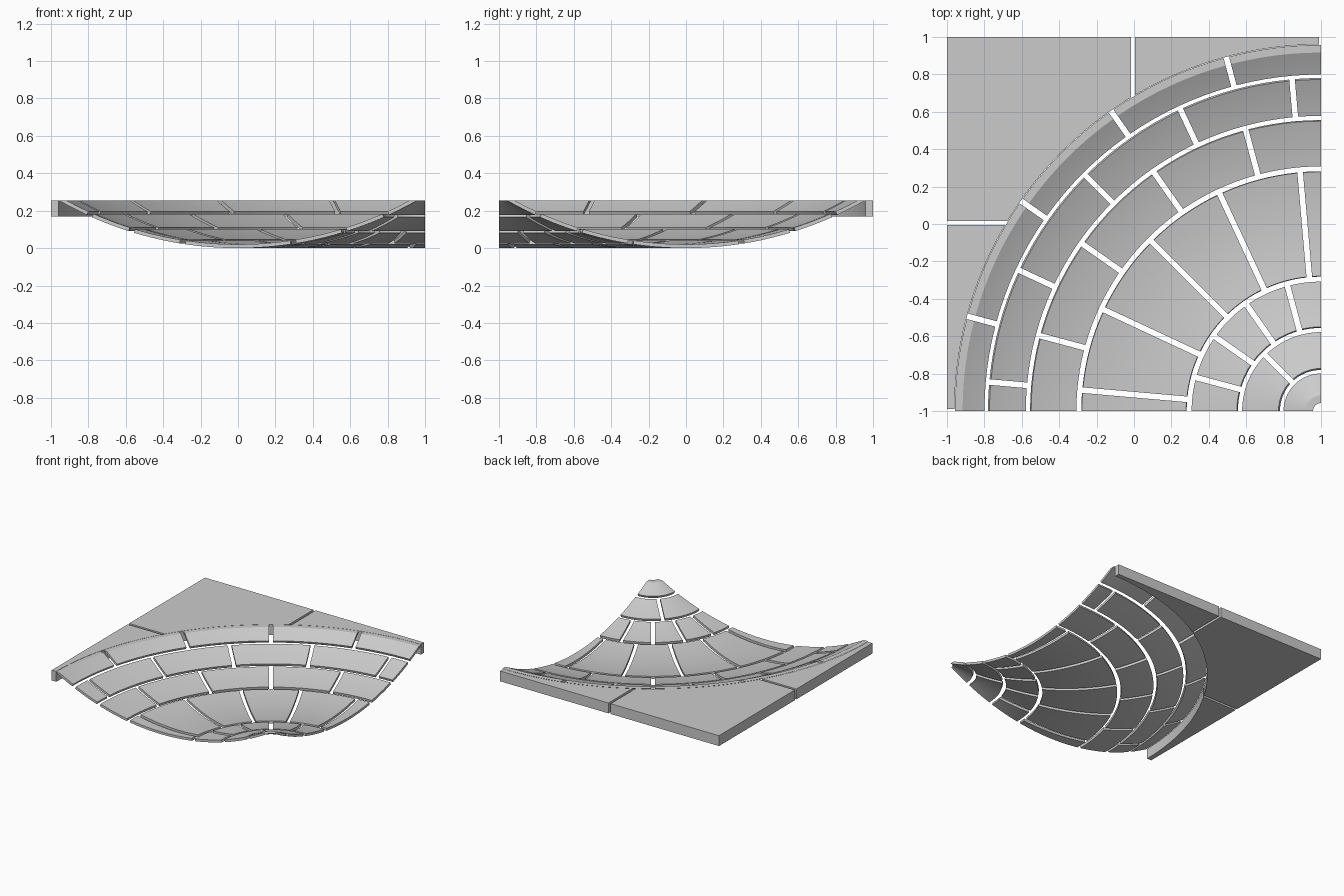
import bpy, bmesh
from math import asin, sin, cos, sqrt, radians, pi

if "Cube" in bpy.data.objects:
    bpy.data.objects.remove(bpy.data.objects["Cube"], do_unlink=True)

CX, CY = 1.0, -1.0          # axis of the ring-shaped dish
R_OUT, R_IN = 1.925, 1.905  # under and upper radius of the trough section
TOP = 0.255
GAP = 0.03
PLATE_R = 1.96

gray = bpy.data.materials.new("light_gray")
gray.use_nodes = True
color = (0.6, 0.6, 0.6, 1)
gray.diffuse_color = color
gray.node_tree.nodes["Principled BSDF"].inputs["Base Color"].default_value = color


def polar(r, a, z):
    return (CX - r * sin(a), CY + r * cos(a), z)


def finish(bm, name, smooth):
    bmesh.ops.recalc_face_normals(bm, faces=bm.faces)
    mesh = bpy.data.meshes.new(name)
    bm.to_mesh(mesh)
    bm.free()
    mesh.materials.append(gray)
    obj = bpy.data.objects.new(name, mesh)
    bpy.context.collection.objects.link(obj)
    if smooth:
        bpy.ops.object.select_all(action='DESELECT')
        obj.select_set(True)
        bpy.context.view_layer.objects.active = obj
        bpy.ops.object.shade_smooth_by_angle(angle=radians(25))


def rim_angle(radius):
    # where an arc of this radius reaches the flat rim height
    c = R_OUT - TOP
    return asin(sqrt(radius * radius - c * c) / radius)


def section(lo, hi):
    # closed cross-section of one ring; None means it ends at the flat rim
    def arc(radius):
        t0 = -rim_angle(radius) if lo is None else lo + GAP / 2 / R_OUT
        t1 = rim_angle(radius) if hi is None else hi - GAP / 2 / R_OUT
        steps = 8
        ts = [t0 + (t1 - t0) * i / steps for i in range(steps + 1)]
        return [(1 + radius * sin(t), R_OUT - radius * cos(t)) for t in ts]
    return arc(R_OUT) + arc(R_IN)[::-1]


def panel(name, profile, a0, a1):
    # sweep the section between two joints with parallel sides
    bm = bmesh.new()
    n = max(4, round((a1 - a0) / radians(2.5)))
    rows = []
    for i in range(n + 1):
        row = []
        for r, z in profile:
            cut = asin(min(1, GAP / 2 / r))
            s = a0 + (cut if a0 > 0.001 else 0)
            e = a1 - (cut if a1 < pi / 2 - 0.001 else 0)
            row.append(bm.verts.new(polar(r, s + (e - s) * i / n, z)))
        rows.append(row)
    m = len(profile)
    for p, q in zip(rows, rows[1:]):
        for j in range(m):
            k = (j + 1) % m
            bm.faces.new((p[j], p[k], q[k], q[j]))
    # end walls as quads between the two arcs
    for row in (rows[0], rows[-1]):
        for j in range(m // 2 - 1):
            bm.faces.new((row[j], row[j + 1], row[m - 2 - j], row[m - 1 - j]))
    finish(bm, name, True)


# Curved rings, split by staggered joints
joints = [asin(x / 1.915) for x in (0.295, 0.567, 0.79)]
bounds = [None] + [-t for t in joints[::-1]] + joints + [None]
odd, even = [15, 35, 55, 75], [5, 25, 45, 65, 85]
rings = [("peak_cap", []), ("peak_ring", [45]), ("inner_ring", odd),
         ("trough_ring", even), ("lower_ring", odd),
         ("upper_ring", even), ("rim_ring", odd)]
for i, (name, cuts) in enumerate(rings):
    profile = section(bounds[i], bounds[i + 1])
    ends = [0] + cuts + [90]
    for k, (a, b) in enumerate(zip(ends, ends[1:])):
        panel(f"{name}_{k + 1}", profile, radians(a), radians(b))


def plate(name, corners, a0, a1, flip=False):
    # flat slab with a round edge hugging the dish
    n = 32
    pts = [polar(PLATE_R, a0 + (a1 - a0) * i / n, 0)[:2] for i in range(n + 1)]
    pts += corners
    if flip:
        pts = [(-y, -x) for x, y in pts]
    bm = bmesh.new()
    face = bm.faces.new([bm.verts.new((x, y, 0.17)) for x, y in pts])
    out = bmesh.ops.extrude_face_region(bm, geom=[face])
    for v in out["geom"]:
        if isinstance(v, bmesh.types.BMVert):
            v.co.z = TOP
    finish(bm, name, False)


# Flat corner slabs
near, far, end = 0.005, -0.015, 0.99
a_end = asin((CX - end) / PLATE_R)
a_near = asin((CX - near) / PLATE_R)
a_far = asin((CX - far) / PLATE_R)
side = [(near, 1), (end, 1)]
plate("back_slab", side, a_end, a_near)
plate("right_slab", side, a_end, a_near, flip=True)
plate("corner_slab", [(-1, -far), (-1, 1), (far, 1)], a_far, pi / 2 - a_far)
